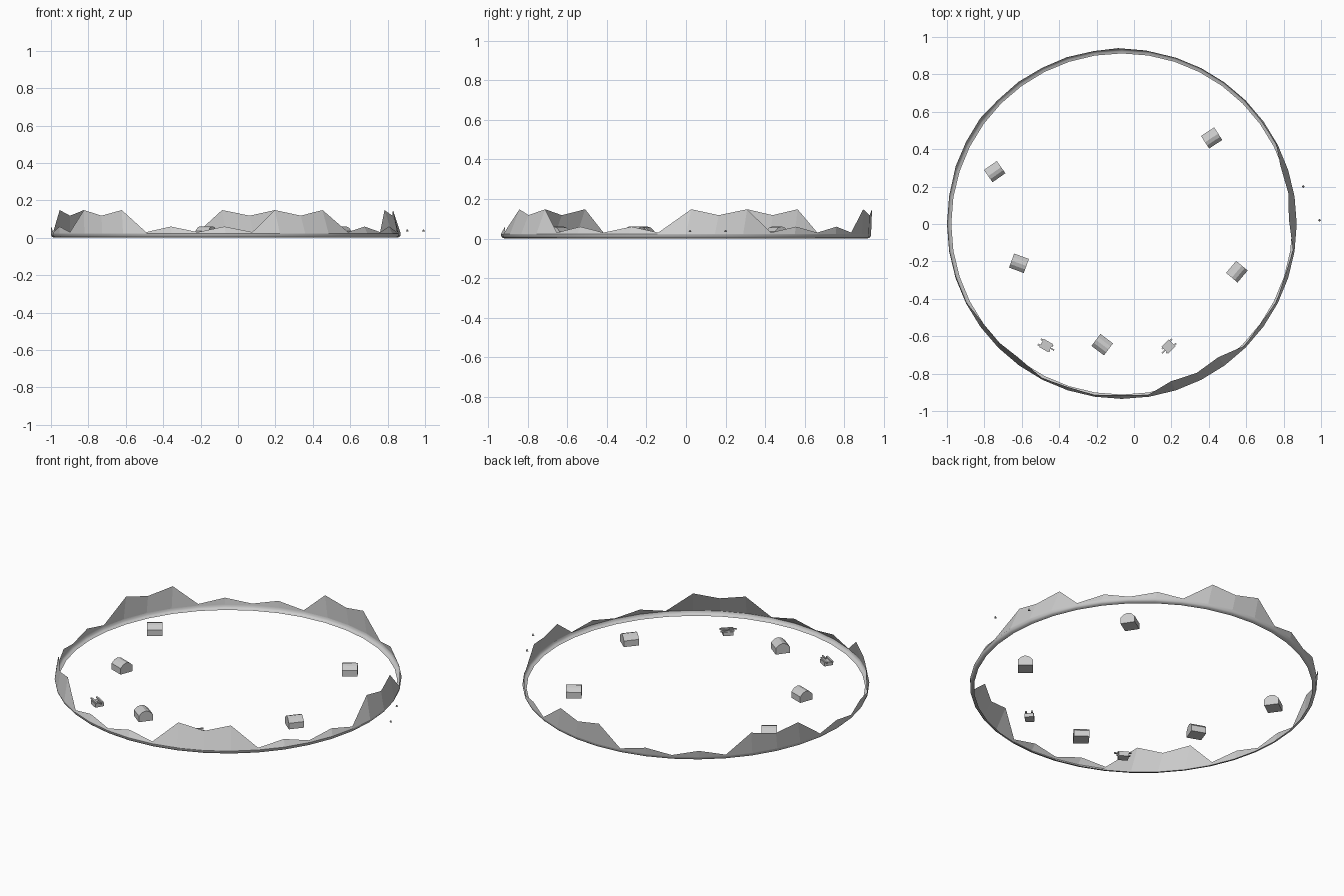
import bpy, bmesh
from math import cos, sin, radians, tau
from mathutils import Matrix, Vector

if "Cube" in bpy.data.objects:
    bpy.data.objects.remove(bpy.data.objects["Cube"])


def make_object(name, bm, loc=(0, 0, 0), turn=0):
    mesh = bpy.data.meshes.new(name)
    bmesh.ops.recalc_face_normals(bm, faces=bm.faces)
    bm.to_mesh(mesh)
    bm.free()
    ob = bpy.data.objects.new(name, mesh)
    ob.location = loc
    ob.rotation_euler.z = radians(turn)
    bpy.context.collection.objects.link(ob)
    return ob


def add_box(bm, center, size):
    m = Matrix.Translation(center) @ Matrix.Diagonal((*size, 1))
    bmesh.ops.create_cube(bm, size=1, matrix=m)


# Mountain ring: curled foot and a skyline that repeats five times
CENTER_X, SEGMENTS = -0.065, 40
SKYLINE = [0.03, 0.148, 0.118, 0.148, 0.03, 0.06, 0.03, 0.06]
FOOT = [(0.912, 0.0), (0.926, 0.003), (0.933, 0.010), (0.935, 0.022)]

bm = bmesh.new()
columns = []
for i in range(SEGMENTS):
    a = tau * (i - 1) / SEGMENTS
    out = Vector((cos(a), sin(a), 0))
    column = [bm.verts.new(out * r + Vector((0, 0, z))) for r, z in FOOT]
    h = SKYLINE[i % len(SKYLINE)]
    k = h / 0.148
    # peaks lean inward and to the back left
    top = out * (0.935 - 0.022 * k) + Vector((-0.02 * k, 0.027 * k, h))
    column.append(bm.verts.new(top))
    columns.append(column)
for i in range(SEGMENTS):
    p, q = columns[i], columns[(i + 1) % SEGMENTS]
    for j in range(len(p) - 1):
        face = bm.faces.new((p[j], q[j], q[j + 1], p[j + 1]))
        face.smooth = j < len(FOOT) - 1
make_object("mountain_ring", bm, (CENTER_X, 0, 0))

# Houses: arched gable profile extruded along the ridge
GABLE = [(-0.04, 0), (0.04, 0), (0.04, 0.036), (0.02, 0.055),
         (0, 0.061), (-0.02, 0.055), (-0.04, 0.036)]
HOUSES = [(-0.745, 0.28, 35), (-0.615, -0.21, -20), (-0.17, -0.645, -37),
          (0.55, -0.255, 50), (0.415, 0.46, 33)]
for n, (x, y, turn) in enumerate(HOUSES, 1):
    bm = bmesh.new()
    end = bm.faces.new([bm.verts.new((-0.042, py, pz)) for py, pz in GABLE])
    grown = bmesh.ops.extrude_face_region(bm, geom=[end], use_keep_orig=True)
    moved = [g for g in grown["geom"] if isinstance(g, bmesh.types.BMVert)]
    bmesh.ops.translate(bm, verts=moved, vec=(0.084, 0, 0))
    make_object(f"house_{n}", bm, (x, y, 0), turn)

# Carts: low tray, raised slats and a pull shaft
for n, (x, y, turn) in enumerate([(-0.47, -0.65, -30), (0.185, -0.655, 225)], 1):
    bm = bmesh.new()
    add_box(bm, (0, 0, 0.011), (0.056, 0.05, 0.022))
    for side in (-1, 1):
        add_box(bm, (-0.004, side * 0.016, 0.026), (0.074, 0.01, 0.008))
    add_box(bm, (0.03, 0, 0.027), (0.04, 0.007, 0.006))
    make_object(f"cart_{n}", bm, (x, y, 0), turn)

# Two tiny floating birds outside the ring
for n, (x, y) in enumerate([(0.905, 0.2), (0.992, 0.02)], 1):
    bm = bmesh.new()
    bmesh.ops.create_cone(bm, cap_ends=True, segments=4, radius1=0.008,
                          radius2=0.003, depth=0.01)
    make_object(f"bird_{n}", bm, (x, y, 0.038))
